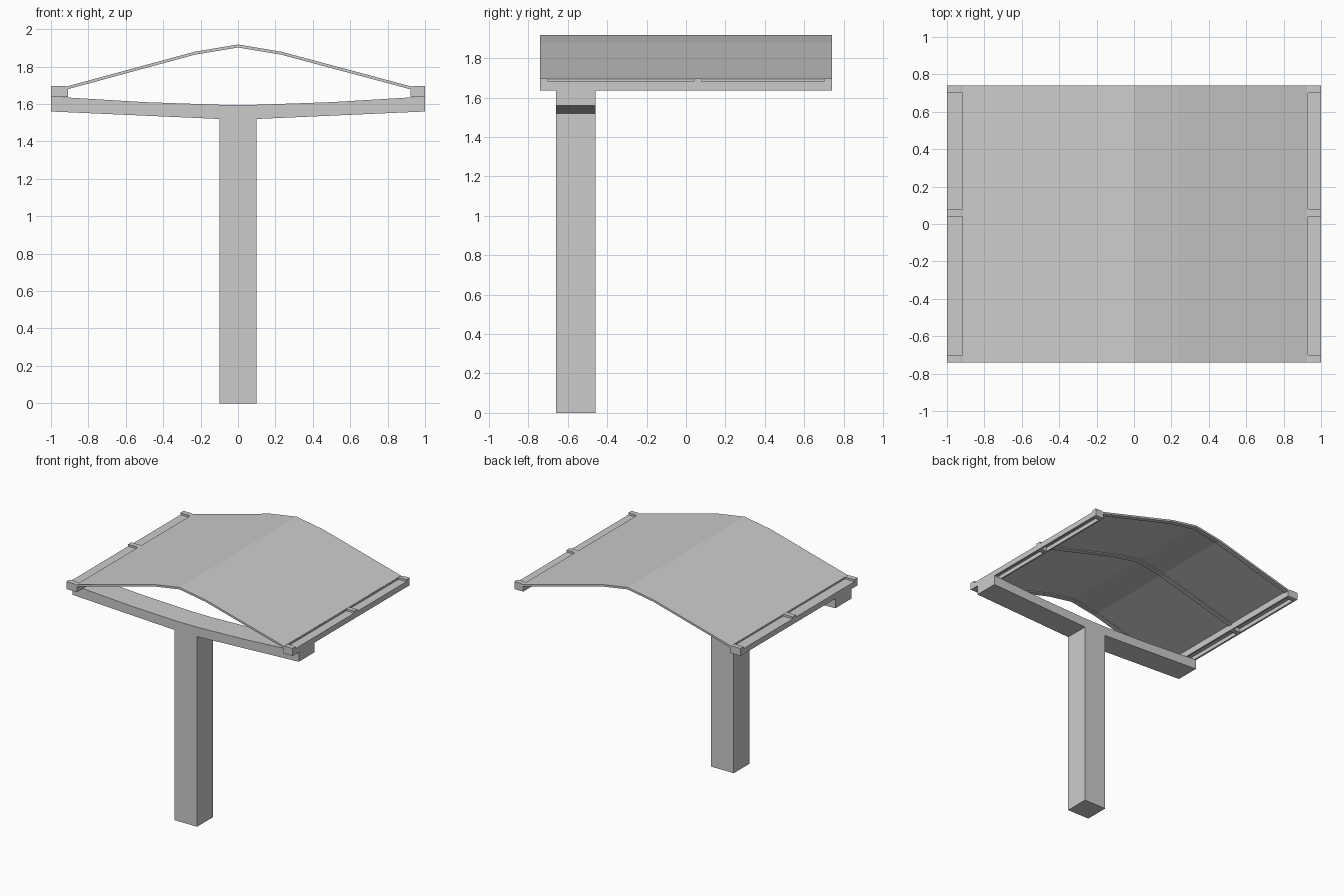
import bpy, bmesh

if "Cube" in bpy.data.objects:
    bpy.data.objects.remove(bpy.data.objects["Cube"])


def prism(name, profile, y0, y1):
    """Extrude an (x, z) outline from y0 to y1."""
    bm = bmesh.new()
    face = bm.faces.new([bm.verts.new((x, y0, z)) for x, z in profile])
    new = bmesh.ops.extrude_face_region(bm, geom=[face])["geom"]
    verts = [v for v in new if isinstance(v, bmesh.types.BMVert)]
    bmesh.ops.translate(bm, verts=verts, vec=(0, y1 - y0, 0))
    bmesh.ops.recalc_face_normals(bm, faces=bm.faces)
    mesh = bpy.data.meshes.new(name)
    bm.to_mesh(mesh)
    bm.free()
    ob = bpy.data.objects.new(name, mesh)
    bpy.context.collection.objects.link(ob)
    return ob


def band(top, depth):
    """Close a top line into a strip of constant vertical depth."""
    return top + [(x, z - depth) for x, z in reversed(top)]


HALF = 0.74
RIBS = {"front": (-HALF, -0.70), "middle": (0.04, 0.08), "back": (0.70, HALF)}

# Post and cantilever beam in one T-shaped piece
tee = [(0.1, 0), (0.1, 1.52), (1, 1.56), (1, 1.64), (0.5, 1.61), (0.1, 1.596)]
prism("post_and_beam", tee + [(-x, z) for x, z in reversed(tee)], -0.66, -0.46)

# Bent roof sheet with stiffening ribs underneath
roof = [(-0.915, 1.694), (-0.23, 1.88), (0, 1.918), (0.23, 1.88), (0.925, 1.694)]
prism("roof_sheet", band(roof, 0.007), -HALF, HALF)
for name, (y0, y1) in RIBS.items():
    prism(name + "_roof_rib", band([(x, z - 0.001) for x, z in roof], 0.015), y0, y1)

# Edge rails: recessed tray between raised end and middle blocks
for side, s, inner in (("left", -1, 0.908), ("right", 1, 0.922)):
    tray = [(inner, 1.637), (inner, 1.692), (inner + 0.008, 1.692),
            (inner + 0.008, 1.681), (1, 1.681), (1, 1.637), (0.985, 1.637),
            (0.985, 1.669), (inner + 0.012, 1.669), (inner + 0.012, 1.637)]
    prism(side + "_rail_tray", [(s * x, z) for x, z in tray], -0.70, 0.70)
    block = [(inner, 1.637), (1, 1.637), (1, 1.697), (inner + 0.02, 1.697), (inner, 1.692)]
    for name, (y0, y1) in RIBS.items():
        prism(f"{side}_rail_{name}_block", [(s * x, z) for x, z in block], y0, y1)
